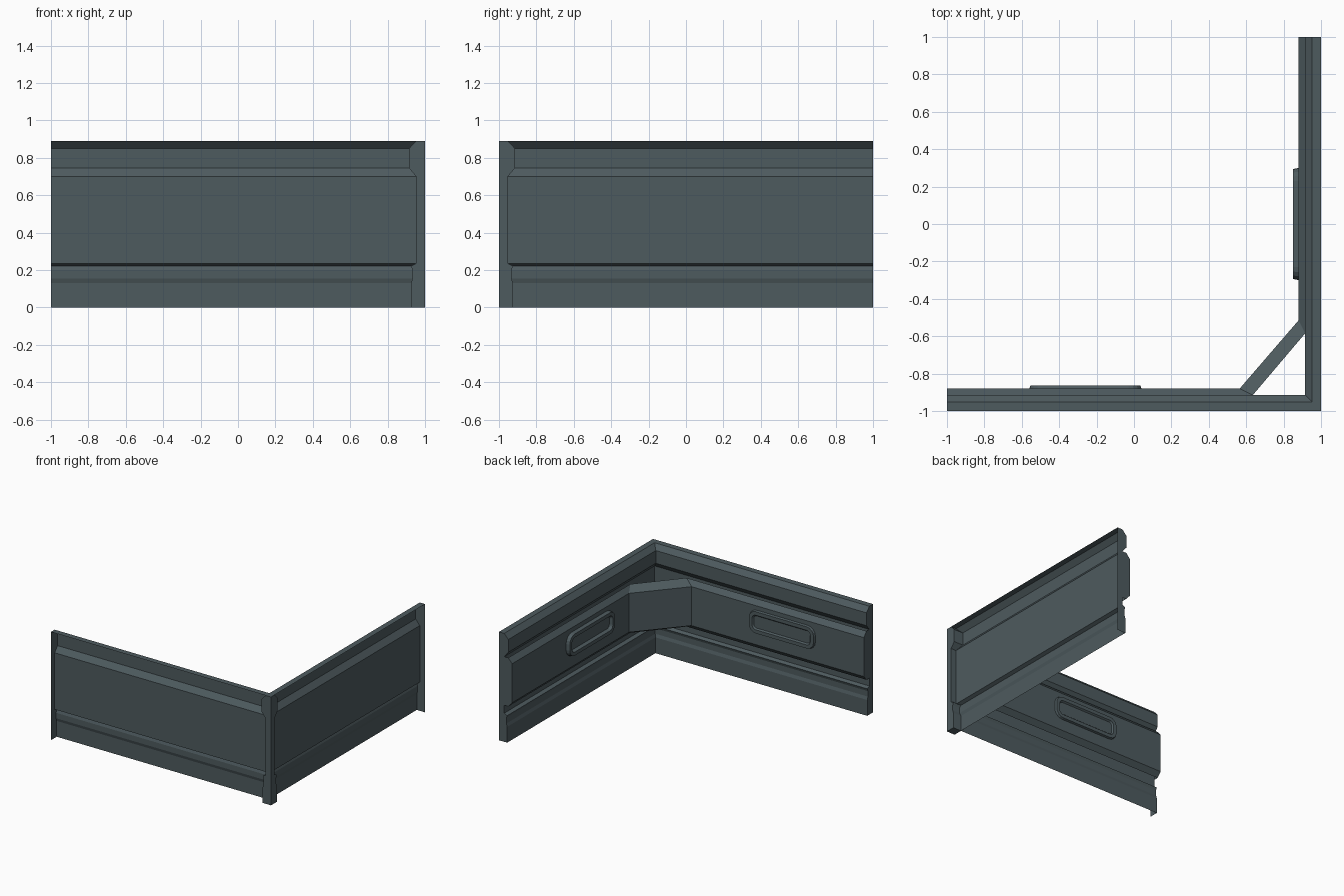
import bpy, bmesh, math

if "Cube" in bpy.data.objects:
    bpy.data.objects.remove(bpy.data.objects["Cube"])

mat = bpy.data.materials.new("slate grey")
mat.diffuse_color = (0.076, 0.104, 0.114, 1)
mat.use_nodes = True
mat.node_tree.nodes["Principled BSDF"].inputs["Base Color"].default_value = mat.diffuse_color


def finish(name, bm):
    bmesh.ops.remove_doubles(bm, verts=bm.verts, dist=0.0001)
    bmesh.ops.recalc_face_normals(bm, faces=bm.faces)
    me = bpy.data.meshes.new(name)
    bm.to_mesh(me)
    bm.free()
    me.materials.append(mat)
    ob = bpy.data.objects.new(name, me)
    bpy.context.collection.objects.link(ob)
    return ob


def loft(name, rings, closed=False, caps=False):
    """Join equal-length rows of points with quads."""
    bm = bmesh.new()
    vs = [[bm.verts.new(p) for p in ring] for ring in rings]
    n = len(rings[0])
    for a, b in zip(vs, vs[1:]):
        for i in range(n if closed else n - 1):
            j = (i + 1) % n
            bm.faces.new((a[i], a[j], b[j], b[i]))
    if caps:
        bm.faces.new(vs[0])
        bm.faces.new(vs[-1])
    return finish(name, bm)


# wall section: (distance in from the outer face, height)
wall = [(.075, 0), (.075, .13), (.067, .155), (.067, .20), (.075, .222),
        (.048, .235), (.048, .70), (.085, .745), (.085, .85), (.048, .89)]

# pressed sheet wall running round the corner, with a flat top flange
rows = [[(-1, -1 + r, z), (1 - r, -1 + r, z), (1 - r, 1, z)]
        for r, z in wall + [(0, .89)]]
loft("wall_sheet", rows)

# corner post whose inner edges follow the wall section
loft("corner_post", [[(1, -1, z), (1, -1 + r, z), (1 - r, -1 + r, z), (1 - r, -1, z)]
                     for r, z in wall], closed=True, caps=True)

# flat end flanges
loft("front_end_plate", [[(-1, -1, z), (-1, -1 + r, z)] for r, z in wall])
loft("side_end_plate", [[(1, 1, z), (1 - r, 1, z)] for r, z in wall])
# end fill between the sheet and the inner rail
loft("front_rail_end", [[(-1, -.952, z), (-1, -.915, z)] for z in (.30, .70)])
loft("side_rail_end", [[(.952, 1, z), (.915, 1, z)] for z in (.30, .70)])


# inner rail with a diagonal corner brace
def rail_path(r, z):
    d = (.12 - r) * 2
    return [(-1, -1 + r, z), (.565 + d, -1 + r, z),
            (1 - r, -.515 - d, z), (1 - r, 1, z)]


sec = [(.085, .30), (.12, .34), (.12, .66), (.085, .70)]
loft("inner_rail", list(zip(*[rail_path(r, z) for r, z in sec])), closed=True, caps=True)


# rounded handle frames on the rail
def rounded_rect(w, h, rad, steps=4):
    pts = []
    for k, (sx, sy) in enumerate(((1, 1), (-1, 1), (-1, -1), (1, -1))):
        for i in range(steps + 1):
            a = math.pi / 2 * (k + i / steps)
            pts.append((sx * (w / 2 - rad) + rad * math.cos(a),
                        sy * (h / 2 - rad) + rad * math.sin(a)))
    return pts


def handle(name, place, depth):
    rings = []
    for inset, out in ((0, 0), (.006, depth), (.035, depth), (.045, .004)):
        rings.append([place(u, v, out) for u, v in
                      rounded_rect(.6 - 2 * inset, .19 - 2 * inset, .07 - inset)])
    ob = loft(name, rings, closed=True, caps=True)
    return ob


handle("front_handle", lambda u, v, o: (-.26 + u, -.88 + o, .53 + v), .016)
handle("side_handle", lambda u, v, o: (.88 - o, u, .53 + v), .03)
